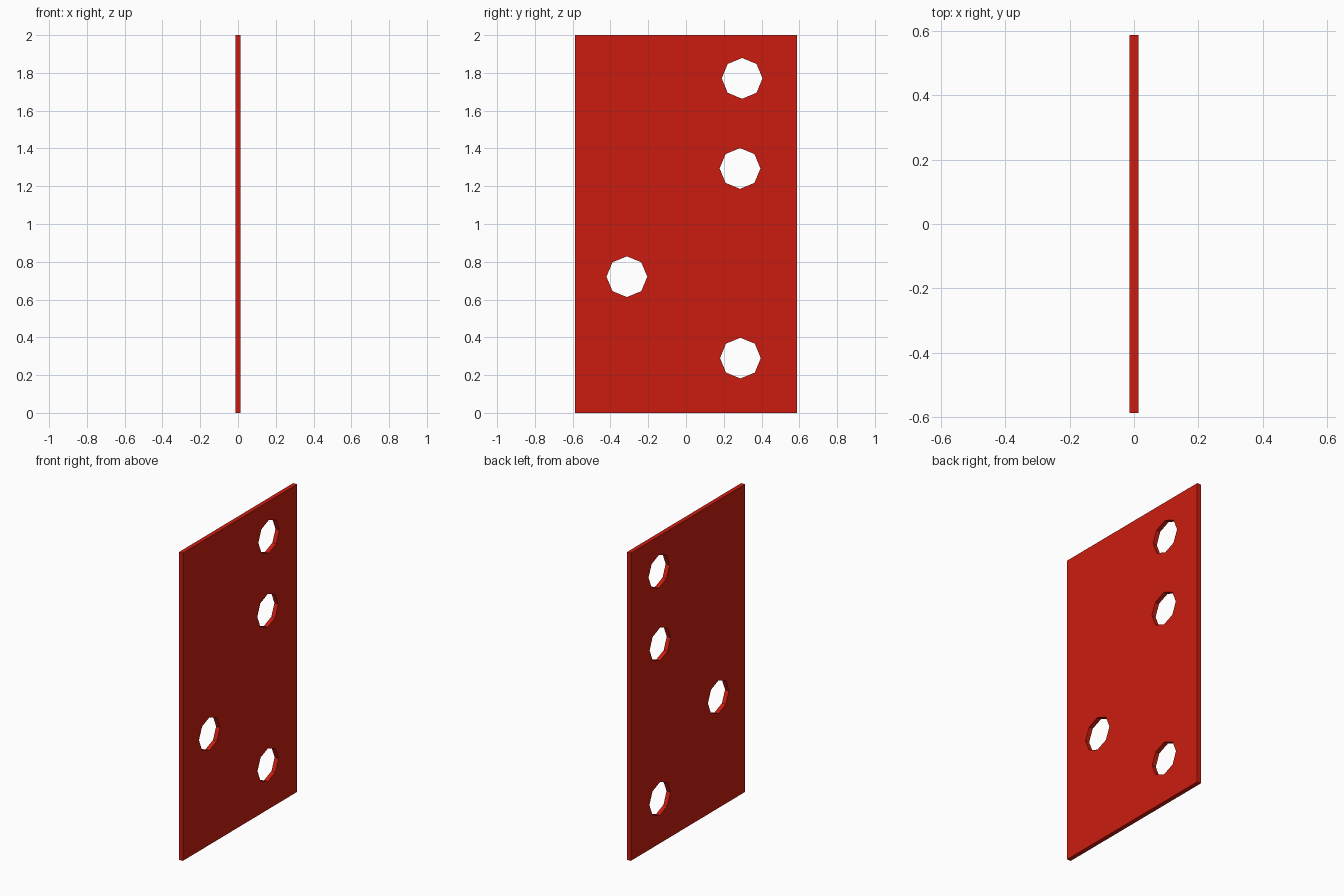
import bpy
from math import pi, cos, sin

if "Cube" in bpy.data.objects:
    bpy.data.objects.remove(bpy.data.objects["Cube"])

HALF_WIDTH, HEIGHT, THICKNESS = 0.587, 2.0, 0.028
HOLE_RADIUS, HOLE_SIDES = 0.108, 8
HOLES = [(0.297, 1.771), (0.286, 1.294), (-0.313, 0.721), (0.288, 0.29)]

# Panel outline with octagonal cut-outs, as a filled and extruded profile
profile = bpy.data.curves.new("perforated_panel", 'CURVE')
profile.dimensions = '2D'
profile.fill_mode = 'BOTH'
profile.extrude = THICKNESS / 2


def add_loop(points):
    spline = profile.splines.new('POLY')
    spline.points.add(len(points) - 1)
    for point, (u, v) in zip(spline.points, points):
        point.co = (u, v, 0, 1)
    spline.use_cyclic_u = True


add_loop([(-HALF_WIDTH, 0), (HALF_WIDTH, 0),
          (HALF_WIDTH, HEIGHT), (-HALF_WIDTH, HEIGHT)])
for cy, cz in HOLES:
    angles = [2 * pi * i / HOLE_SIDES for i in range(HOLE_SIDES)]
    add_loop([(cy + HOLE_RADIUS * cos(a), cz + HOLE_RADIUS * sin(a))
              for a in angles])

# Stand the panel upright in the y-z plane and turn it into a mesh
panel = bpy.data.objects.new("perforated_panel", profile)
bpy.context.collection.objects.link(panel)
panel.rotation_euler = (pi / 2, 0, pi / 2)
bpy.context.view_layer.objects.active = panel
panel.select_set(True)
bpy.ops.object.convert(target='MESH')
panel = bpy.context.object
bpy.ops.object.transform_apply(location=False, rotation=True, scale=False)
bpy.ops.object.shade_flat()

# Red finish
red = bpy.data.materials.new("red")
red.diffuse_color = (0.6, 0.012, 0.005, 1)
red.use_nodes = True
red.node_tree.nodes["Principled BSDF"].inputs["Base Color"].default_value = red.diffuse_color
panel.data.materials.clear()
panel.data.materials.append(red)
